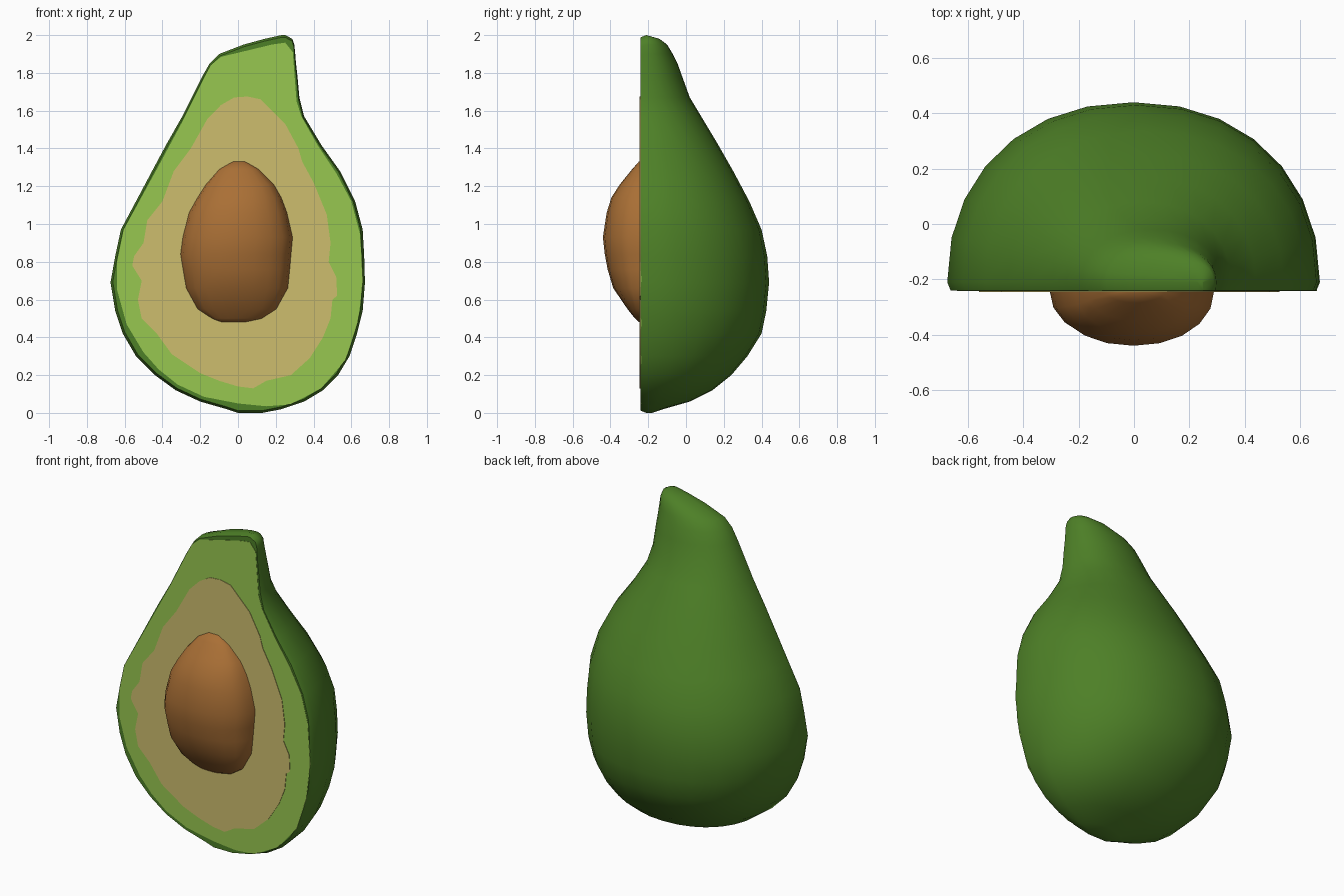
import bpy, bmesh, math

FRONT = -0.24  # plane of the cut


def material(name, rgb):
    m = bpy.data.materials.new(name)
    m.diffuse_color = (*rgb, 1)
    return m


def finish(bm, name, mat, angle):
    bmesh.ops.recalc_face_normals(bm, faces=bm.faces)
    me = bpy.data.meshes.new(name)
    bm.to_mesh(me)
    bm.free()
    me.materials.append(mat)
    ob = bpy.data.objects.new(name, me)
    bpy.context.collection.objects.link(ob)
    bpy.ops.object.select_all(action='DESELECT')
    ob.select_set(True)
    bpy.context.view_layer.objects.active = ob
    bpy.ops.object.shade_smooth_by_angle(angle=math.radians(angle))
    return ob


def loft(name, rows, steps, power, lip, mat):
    """Stack D-shaped sections; each row is (z, left x, right x, y of the bulge)."""
    bm = bmesh.new()
    rings = []
    for z, xl, xr, y in rows:
        c, w = (xl + xr) / 2, (xr - xl) / 2
        base = FRONT + lip
        pts = []
        for i in range(steps + 1):
            a = math.pi * i / steps
            ca, sa = math.cos(a), math.sin(a)
            x = c - math.copysign(abs(ca) ** (2 / power), ca) * w
            pts.append((x, base + (y - base) * max(sa, 0) ** (2 / power), z))
        if lip:  # narrow rounded edge beside the cut
            zz = 1 + (z - 1) * 0.988
            pts = [(c - w * 0.982, FRONT, zz)] + pts + [(c + w * 0.982, FRONT, zz)]
        rings.append([bm.verts.new(p) for p in pts])
    n = len(rings[0])
    for r0, r1 in zip(rings, rings[1:]):
        for i in range(n):
            j = (i + 1) % n
            bm.faces.new((r0[i], r0[j], r1[j], r1[i]))
    bm.faces.new(rings[0])
    bm.faces.new(rings[-1])
    return finish(bm, name, mat, 50)


def plate(name, outline, y, mat):
    """Thin flat layer on the cut face."""
    bm = bmesh.new()
    f = bm.faces.new([bm.verts.new((x, y, z)) for x, z in outline])
    ext = bmesh.ops.extrude_face_region(bm, geom=[f])
    for v in ext['geom']:
        if isinstance(v, bmesh.types.BMVert):
            v.co.y += 0.006
    return finish(bm, name, mat, 30)


skin = material("dark green skin", (0.075, 0.215, 0.02))
rim = material("light green flesh", (0.31, 0.57, 0.08))
flesh = material("yellow flesh", (0.61, 0.51, 0.155))
brown = material("brown pit", (0.40, 0.16, 0.036))

# Skin: pear shape with a slanted stem end
loft("skin", [
    (0.00, 0.00, 0.13, -0.18), (0.02, -0.06, 0.23, -0.12), (0.06, -0.20, 0.35, 0.02),
    (0.12, -0.33, 0.45, 0.14), (0.20, -0.44, 0.53, 0.24), (0.30, -0.54, 0.59, 0.325),
    (0.42, -0.61, 0.63, 0.40), (0.54, -0.65, 0.66, 0.425), (0.69, -0.675, 0.672, 0.44),
    (0.83, -0.65, 0.668, 0.43), (0.97, -0.62, 0.66, 0.40), (1.12, -0.54, 0.62, 0.335),
    (1.28, -0.455, 0.54, 0.25), (1.42, -0.38, 0.44, 0.17), (1.57, -0.295, 0.35, 0.08),
    (1.67, -0.245, 0.325, 0.02), (1.78, -0.19, 0.315, -0.02), (1.85, -0.15, 0.307, -0.045),
    (1.90, -0.10, 0.303, -0.07), (1.95, 0.03, 0.298, -0.10), (1.98, 0.14, 0.288, -0.14),
    (2.00, 0.23, 0.25, -0.21)], 14, 2.15, 0.03, skin)

# Light green layer just inside the skin
plate("outer_flesh", [
    (-0.145, 1.84), (-0.09, 1.885), (0.18, 1.95), (0.25, 1.96), (0.29, 1.91), (0.31, 1.65),
    (0.335, 1.57), (0.42, 1.42), (0.52, 1.27), (0.60, 1.12), (0.645, 0.95), (0.662, 0.70),
    (0.635, 0.48), (0.57, 0.28), (0.44, 0.13), (0.28, 0.045), (0.15, 0.035), (0.0, 0.05),
    (-0.18, 0.085), (-0.32, 0.15), (-0.42, 0.23), (-0.50, 0.32), (-0.59, 0.47),
    (-0.64, 0.65), (-0.64, 0.80), (-0.605, 0.97), (-0.43, 1.29), (-0.29, 1.55)],
    FRONT - 0.002, rim)

# Yellow centre with an uneven edge
plate("inner_flesh", [
    (0.05, 1.675), (0.12, 1.66), (0.20, 1.58), (0.25, 1.53), (0.32, 1.40), (0.34, 1.33),
    (0.40, 1.22), (0.47, 1.05), (0.49, 0.90), (0.48, 0.80), (0.52, 0.72), (0.525, 0.62),
    (0.50, 0.60), (0.49, 0.50), (0.45, 0.40), (0.38, 0.29), (0.28, 0.20), (0.15, 0.17),
    (0.08, 0.13), (0.0, 0.14), (-0.10, 0.17), (-0.20, 0.21), (-0.35, 0.31), (-0.43, 0.42),
    (-0.51, 0.50), (-0.53, 0.60), (-0.51, 0.70), (-0.56, 0.78), (-0.55, 0.83),
    (-0.50, 0.90), (-0.48, 1.02), (-0.40, 1.12), (-0.34, 1.28), (-0.25, 1.40),
    (-0.16, 1.56), (-0.09, 1.63), (-0.02, 1.67)], FRONT - 0.005, flesh)

# Pit: half egg bulging out of the cut
loft("pit", [
    (0.48, -0.09, 0.04, -0.25), (0.50, -0.14, 0.13, -0.27), (0.55, -0.215, 0.205, -0.31),
    (0.66, -0.275, 0.265, -0.385), (0.76, -0.292, 0.275, -0.415), (0.84, -0.305, 0.282, -0.43),
    (0.93, -0.293, 0.29, -0.44), (1.06, -0.26, 0.26, -0.42), (1.14, -0.215, 0.23, -0.395),
    (1.21, -0.17, 0.19, -0.35), (1.29, -0.10, 0.11, -0.285), (1.33, -0.03, 0.04, -0.25)],
    10, 2.1, 0, brown)
